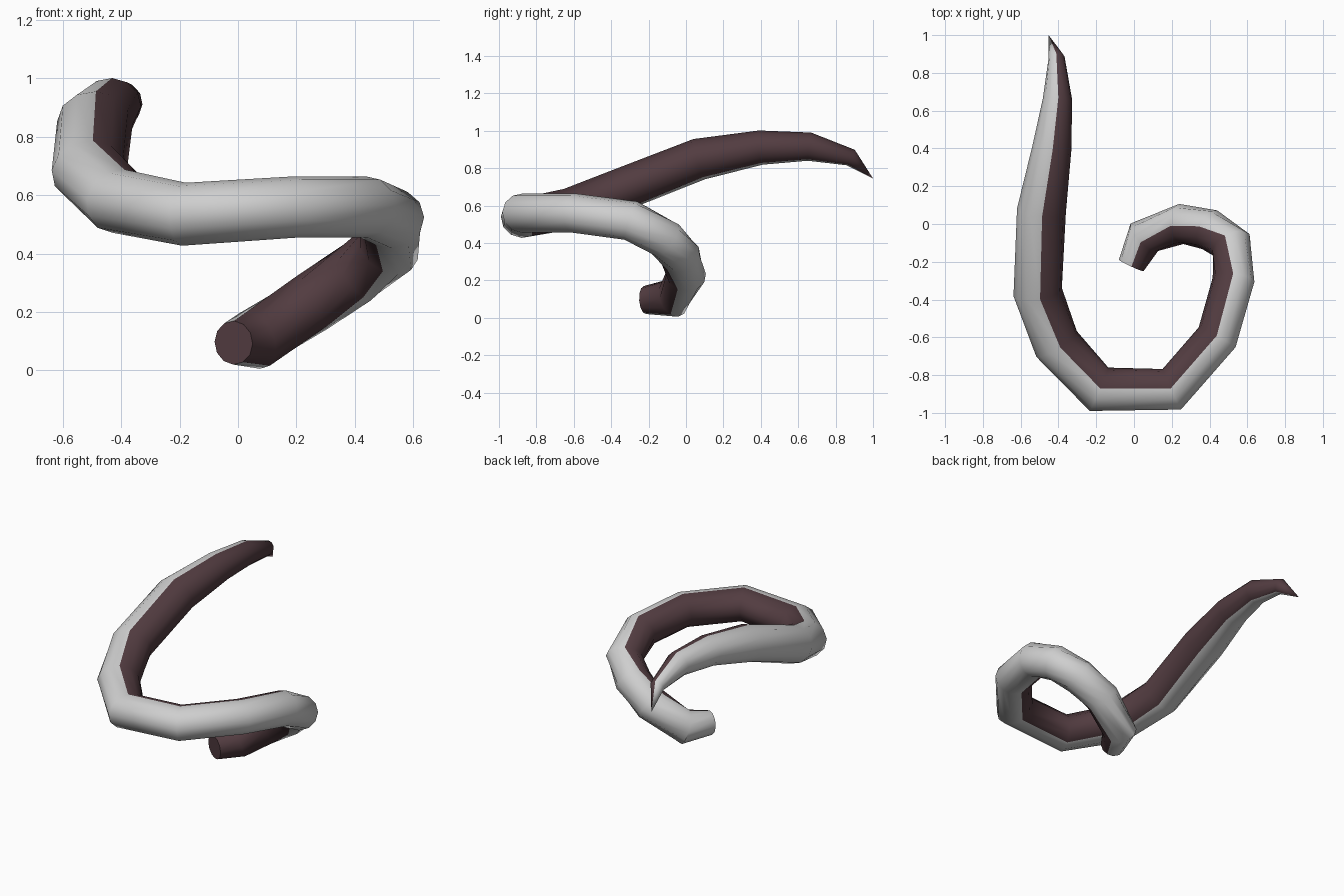
import bpy, bmesh, math
from mathutils import Vector

if "Cube" in bpy.data.objects:
    bpy.data.objects.remove(bpy.data.objects["Cube"])

SIDES = 12
TILT = math.radians(12)

def material(name, rgb):
    m = bpy.data.materials.new(name)
    m.diffuse_color = (*rgb, 1)
    m.use_nodes = True
    m.node_tree.nodes["Principled BSDF"].inputs["Base Color"].default_value = m.diffuse_color
    return m

# Rings along the tentacle: x, y, z, half width, half height
RINGS = [
    (-0.015, -0.22, 0.095, 0.072, 0.075),
    (0.055, -0.07, 0.105, 0.103, 0.105),
    (0.25, 0.00, 0.23, 0.107, 0.105),
    (0.40, -0.03, 0.33, 0.110, 0.107),
    (0.515, -0.11, 0.42, 0.112, 0.108),
    (0.527, -0.295, 0.52, 0.111, 0.108),
    (0.44, -0.60, 0.56, 0.111, 0.105),
    (0.20, -0.875, 0.56, 0.118, 0.105),
    (-0.185, -0.875, 0.535, 0.125, 0.108),
    (-0.41, -0.635, 0.58, 0.127, 0.112),
    (-0.51, -0.36, 0.68, 0.130, 0.115),
    (-0.49, 0.07, 0.848, 0.130, 0.112),
    (-0.435, 0.40, 0.91, 0.104, 0.092),
    (-0.405, 0.66, 0.915, 0.078, 0.076),
    (-0.41, 0.88, 0.857, 0.043, 0.047),
]
TIP = Vector((-0.452, 1.0, 0.745))

centres = [Vector(r[:3]) for r in RINGS] + [TIP]
bm = bmesh.new()
loops = []
for i, (x, y, z, w, h) in enumerate(RINGS):
    before = (centres[i] - centres[i - 1]).normalized() if i else Vector()
    after = (centres[i + 1] - centres[i]).normalized()
    t = (before + after).normalized()
    inner = Vector((t.y, -t.x, 0)).normalized()   # towards the inside of the coil
    up = inner.cross(t)
    loop = []
    for k in range(SIDES):
        a = TILT + math.radians(-75) + k * math.tau / SIDES
        loop.append(bm.verts.new(centres[i] + inner * w * math.cos(a) + up * h * math.sin(a)))
    loops.append(loop)

# Skin: the first five strips are the dark inner band
def skin(verts, k):
    f = bm.faces.new(verts)
    f.material_index = 1 if k < 5 else 0
    f.smooth = True

tip = bm.verts.new(TIP)
for a, b in zip(loops, loops[1:]):
    for k in range(SIDES):
        j = (k + 1) % SIDES
        skin((a[k], a[j], b[j], b[k]), k)
for k in range(SIDES):
    skin((loops[-1][k], loops[-1][(k + 1) % SIDES], tip), k)

# Cut end
cap = bm.faces.new(loops[0])
cap.material_index = 1
bmesh.ops.recalc_face_normals(bm, faces=bm.faces)

mesh = bpy.data.meshes.new("tentacle")
bm.to_mesh(mesh)
bm.free()
mesh.materials.append(material("pale grey skin", (0.62, 0.62, 0.62)))
mesh.materials.append(material("dark plum underside", (0.085, 0.045, 0.052)))
obj = bpy.data.objects.new("tentacle", mesh)
bpy.context.collection.objects.link(obj)

bpy.context.view_layer.objects.active = obj
obj.select_set(True)
bpy.ops.object.shade_smooth_by_angle(angle=math.radians(50))
